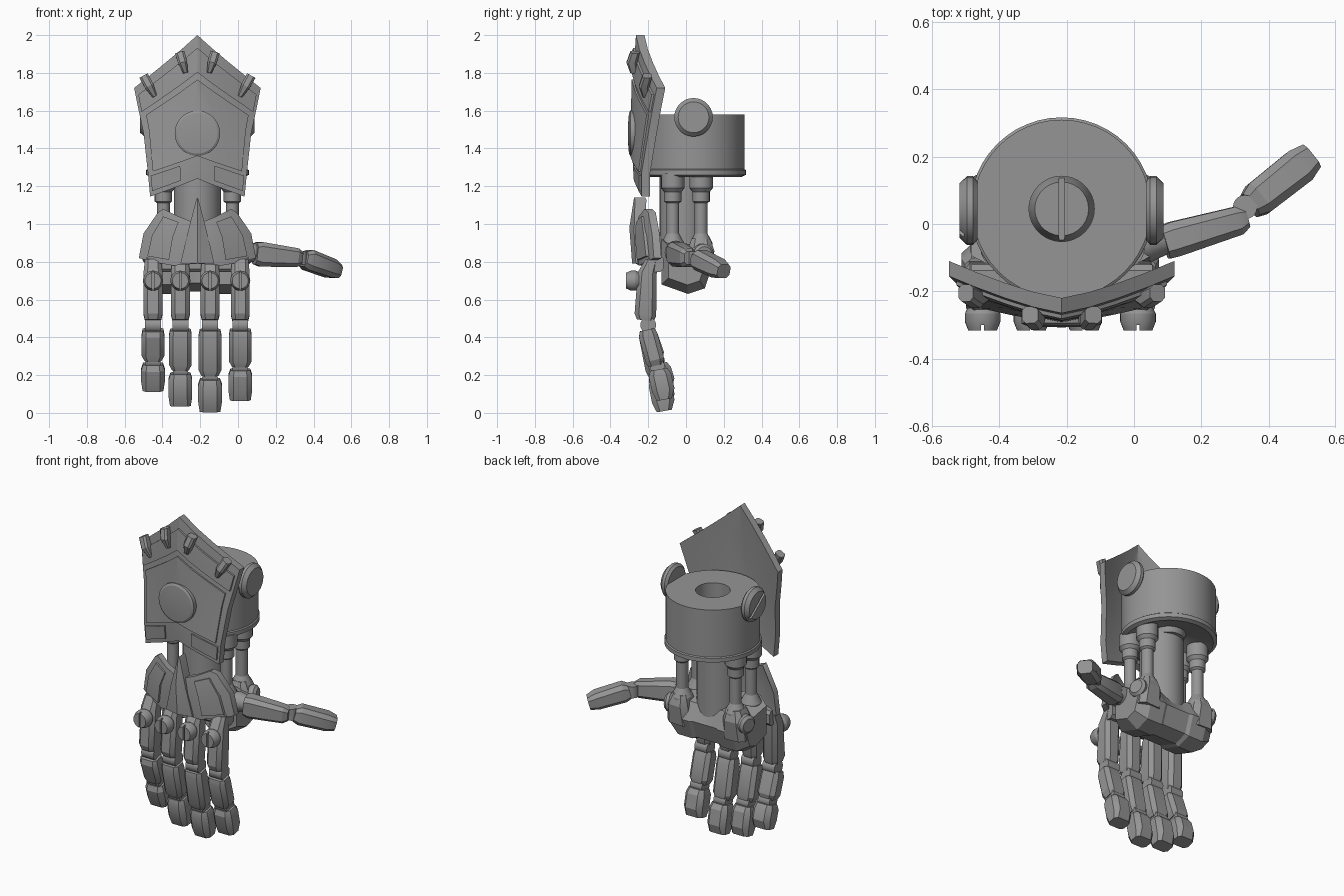
import bpy, bmesh, math
from mathutils import Vector, Matrix

cube = bpy.data.objects.get("Cube")
if cube:
    bpy.data.objects.remove(cube, do_unlink=True)

CX = -0.215
GREY = (0.3, 0.3, 0.3, 1)
mat = bpy.data.materials.new("plain grey metal")
mat.use_nodes = True
mat.diffuse_color = GREY
mat.node_tree.nodes["Principled BSDF"].inputs["Base Color"].default_value = GREY


def finish(name, bm):
    bmesh.ops.recalc_face_normals(bm, faces=bm.faces)
    me = bpy.data.meshes.new(name)
    bm.to_mesh(me)
    bm.free()
    me.materials.append(mat)
    ob = bpy.data.objects.new(name, me)
    bpy.context.collection.objects.link(ob)
    return ob


def skin(name, rings, closed=False):
    """Bridge equal rings of points into a solid."""
    bm = bmesh.new()
    vs = [[bm.verts.new(p) for p in ring] for ring in rings]
    n = len(vs[0])
    pairs = list(zip(vs, vs[1:])) + ([(vs[-1], vs[0])] if closed else [])
    for a, b in pairs:
        for i in range(n):
            j = (i + 1) % n
            bm.faces.new((a[i], a[j], b[j], b[i]))
    if not closed:
        bm.faces.new(vs[0])
        bm.faces.new(vs[-1])
    return finish(name, bm)


def lathe(name, origin, axis, profile, n=32, closed=False):
    """Turn (radius, height) points about an axis."""
    rot = Vector(axis).to_track_quat('Z', 'Y')
    o = Vector(origin)
    rings = [[o + rot @ Vector((r * math.cos(math.tau * i / n), r * math.sin(math.tau * i / n), h))
              for i in range(n)] for r, h in profile]
    return skin(name, rings, closed)


def loft(name, sections, side=(1, 0, 0), chamfer=0.22):
    """Chamfered box through (centre, width, depth) sections."""
    axis = (Vector(sections[-1][0]) - Vector(sections[0][0])).normalized()
    s = Vector(side)
    s = (s - axis * s.dot(axis)).normalized()
    d = axis.cross(s)
    rings = []
    for c, w, h in sections:
        a, b, k = w / 2, h / 2, min(w, h) * chamfer
        pts = [(a, b - k), (a - k, b), (k - a, b), (-a, b - k),
               (-a, k - b), (k - a, -b), (a - k, -b), (a, k - b)]
        rings.append([Vector(c) + s * u + d * v for u, v in pts])
    return skin(name, rings)


def screw(name, origin, axis, r, depth, angle):
    """Bevelled round head with a slot cut across it."""
    ob = lathe(name, origin, axis, [(r * .85, 0), (r, depth * .25), (r, depth * .6), (r * .8, depth)], 28)
    bm = bmesh.new()
    bmesh.ops.create_cube(bm, size=1, matrix=Matrix.Diagonal((r * 2.4, r * .17, depth * .5, 1)))
    rot = Vector(axis).to_track_quat('Z', 'Y').to_matrix().to_4x4()
    bm.transform(Matrix.Translation(Vector(origin) + Vector(axis) * depth) @ rot @ Matrix.Rotation(angle, 4, 'Z'))
    cutter = finish("slot_cutter", bm)
    mod = ob.modifiers.new("slot", 'BOOLEAN')
    mod.operation, mod.solver, mod.object = 'DIFFERENCE', 'EXACT', cutter
    bpy.context.view_layer.objects.active = ob
    bpy.ops.object.modifier_apply(modifier=mod.name)
    bpy.data.objects.remove(cutter, do_unlink=True)
    return ob


def plate(name, rows, thick):
    """Armour sheet from rows of (offset, z, y), mirrored across the middle."""
    bm = bmesh.new()
    for sgn in (1, -1):
        vs = [[bm.verts.new((CX + sgn * dx, y, z)) for dx, z, y in row] for row in rows]
        for a, b in zip(vs, vs[1:]):
            for i in range(len(a) - 1):
                bm.faces.new((a[i], a[i + 1], b[i + 1], b[i]))
    bmesh.ops.remove_doubles(bm, verts=bm.verts, dist=0.0005)
    bmesh.ops.recalc_face_normals(bm, faces=bm.faces)
    new = bmesh.ops.extrude_face_region(bm, geom=bm.faces[:], use_keep_orig=True)["geom"]
    bmesh.ops.translate(bm, verts=[v for v in new if isinstance(v, bmesh.types.BMVert)], vec=(0, thick, 0))
    return finish(name, bm)


# Wrist drum with a rim and a central bore
lathe("wrist_drum", (CX, .045, 0), (0, 0, 1),
      [(.097, 1.3), (.25, 1.25), (.272, 1.26), (.272, 1.285), (.265, 1.29), (.265, 1.58), (.097, 1.58)], 48, True)
screw("bore_screw", (CX, .045, 1.27), (0, 0, 1), .1, .16, math.pi / 2)
for sgn, side in ((1, "left"), (-1, "right")):
    screw(side + "_drum_screw", (CX + sgn * .25, .04, 1.565), (sgn, 0, 0), .102, .053, .65)

# Forearm shaft and four pistons
lathe("wrist_shaft", (CX, -.015, 0), (0, 0, 1), [(.125, .75), (.125, 1.3)])
for dx in (-.18, .185):
    for y in (-.07, .08):
        lathe("piston", (CX + dx, y, 0), (0, 0, 1),
              [(.06, .85), (.06, .9), (.034, .95), (.034, 1.11), (.046, 1.12), (.046, 1.17),
               (.062, 1.19), (.062, 1.27)], 20)

# Palm block, wide in the middle and narrowing at the ends
profile = [(-.13, .92), (-.13, .68), (.01, .63), (.1, .66), (.14, .78), (.09, .88)]
skin("palm", [[(CX + dx, y * k, .8 + (z - .8) * k) for y, z in profile]
              for dx, k in ((-.27, .72), (-.2, 1), (-.1, 1), (-.08, .93), (.08, .93), (.1, 1), (.2, 1), (.27, .72))])
loft("knuckle_bar", [((CX - .27, -.16, .79), .09, .08), ((CX + .27, -.16, .79), .09, .08)], (0, 0, 1))
for sgn, side in ((1, "left"), (-1, "right")):
    loft(side + "_piston_foot", [((CX + sgn * .19, .07, .74), .15, .13), ((CX + sgn * .19, .08, .86), .14, .14),
                                 ((CX + sgn * .185, .08, .92), .09, .1)])
    lathe(side + "_palm_cap", (CX + sgn * .24, .085, .84), (sgn, .3, 0), [(.055, 0), (.055, .03), (.04, .045)], 20)

# Four fingers: x, bottom of the middle segment, bottom of the tip
for x, zb, zt in ((-.45, .28, .12), (-.305, .23, .04), (-.148, .2, .01), (.012, .25, .07)):
    loft("finger_base", [((x, -.18, .81), .085, .07), ((x, -.205, .74), .1, .1),
                         ((x, -.215, .52), .1, .115), ((x, -.215, .49), .085, .09)])
    screw("knuckle_screw", (x, -.25, .7), (0, -1, 0), .053, .067, math.pi / 2)
    lathe("finger_joint", (x - .042, -.2, .465), (1, 0, 0), [(.042, 0), (.042, .084)], 16)
    loft("finger_middle", [((x, -.205, .44), .11, .08), ((x, -.2, .41), .12, .1),
                           ((x, -.165, zb + .03), .12, .1), ((x, -.16, zb), .09, .08)])
    lathe("tip_joint", (x - .04, -.152, zb - .005), (1, 0, 0), [(.04, 0), (.04, .08)], 16)
    loft("finger_tip", [((x, -.145, zb - .02), .105, .09), ((x, -.138, zb - .05), .125, .12),
                        ((x, -.12, zt + .05), .125, .12), ((x, -.115, zt), .11, .08)])

# Thumb
lathe("thumb_root", (.01, -.06, .85), (1, .2, 0), [(.05, 0), (.06, .03), (.045, .09)], 16)
loft("thumb_base", [((.09, -.055, .845), .1, .115), ((.12, -.045, .84), .105, .13),
                    ((.31, .01, .822), .085, .1), ((.335, .02, .82), .06, .07)], (0, 1, 0))
lathe("thumb_joint", (.33, .05, .785), (0, 0, 1), [(.036, 0), (.036, .07)], 20)
loft("thumb_tip", [((.345, .055, .815), .08, .08), ((.37, .075, .81), .105, .11),
                   ((.49, .17, .765), .11, .1), ((.525, .2, .75), .085, .075)], (-.6, .8, 0))

# Forearm guard: rows of centre z, edge z, half width, centre y, edge y
guard = [(2, 1.72, .335, -.265, -.155), (1.85, 1.62, .315, -.275, -.175), (1.66, 1.48, .285, -.28, -.2),
         (1.36, 1.27, .262, -.285, -.235), (1.24, 1.145, .25, -.275, -.235)]


def guard_point(t, s, lift):
    i = min(int(s), len(guard) - 2)
    zc, ze, hw, yc, ye = (a + (b - a) * (s - i) for a, b in zip(guard[i], guard[i + 1]))
    return t * hw, zc + (ze - zc) * t ** .95, yc + (ye - yc) * t ** 1.3 - lift


def guard_layer(name, ts, ss, lift, thick):
    plate(name, [[guard_point(t, s, lift) for t in ts] for s in ss], thick)


guard_layer("forearm_guard", (0, .25, .5, .75, 1), (0, 1, 2, 3, 4), 0, .045)
guard_layer("guard_crest", (0, .25, .5, .75, .96), (.45, 1, 1.25), .012, .02)
guard_layer("guard_middle", (0, .3, .6, .9), (1.45, 2, 3), .01, .02)
guard_layer("guard_side_trim", (.35, .6, .95), (3.15, 3.8), .01, .02)
lathe("guard_boss", (CX, -.26, 1.48), (0, -1, 0), [(.12, 0), (.12, .035), (.108, .042), (.06, .046), (.01, .047)], 40)

# Clips along the upper edge of the guard
for sgn in (-1, 1):
    for dx, z, y, lean in ((.255, 1.73, -.21, .03), (.078, 1.855, -.275, .016)):
        x = CX + sgn * dx
        loft("guard_clip", [((x + sgn * lean, y + .005, z + .055), .05, .05), ((x, y - .012, z), .048, .055),
                            ((x - sgn * lean, y, z - .055), .025, .04)])

# Hand guard with side panels and a raised central spear
plate("hand_guard", [
    [(0, 1.0, -.26), (.1, 1.04, -.25), (.18, 1.08, -.22), (.21, 1.06, -.2)],
    [(0, .92, -.27), (.12, .94, -.26), (.22, .96, -.22), (.285, .95, -.18)],
    [(0, .79, -.265), (.13, .78, -.25), (.24, .8, -.21), (.31, .82, -.17)]], .04)
plate("hand_guard_panel", [
    [(.1, 1.01, -.265), (.18, 1.04, -.236)],
    [(.13, .93, -.27), (.24, .94, -.224)],
    [(.15, .81, -.26), (.265, .83, -.212)]], .03)
plate("hand_guard_spear", [
    [(0, 1.14, -.275), (.006, 1.13, -.27)],
    [(0, .98, -.3), (.05, .96, -.275)],
    [(0, .79, -.285), (.09, .79, -.265)]], .06)

# Smooth rounds, keep hard edges
bpy.ops.object.select_all(action='DESELECT')
for ob in bpy.context.collection.objects:
    if ob.type == 'MESH' and mat.name in ob.data.materials:
        ob.select_set(True)
        bpy.context.view_layer.objects.active = ob
bpy.ops.object.shade_smooth_by_angle(angle=math.radians(25))
